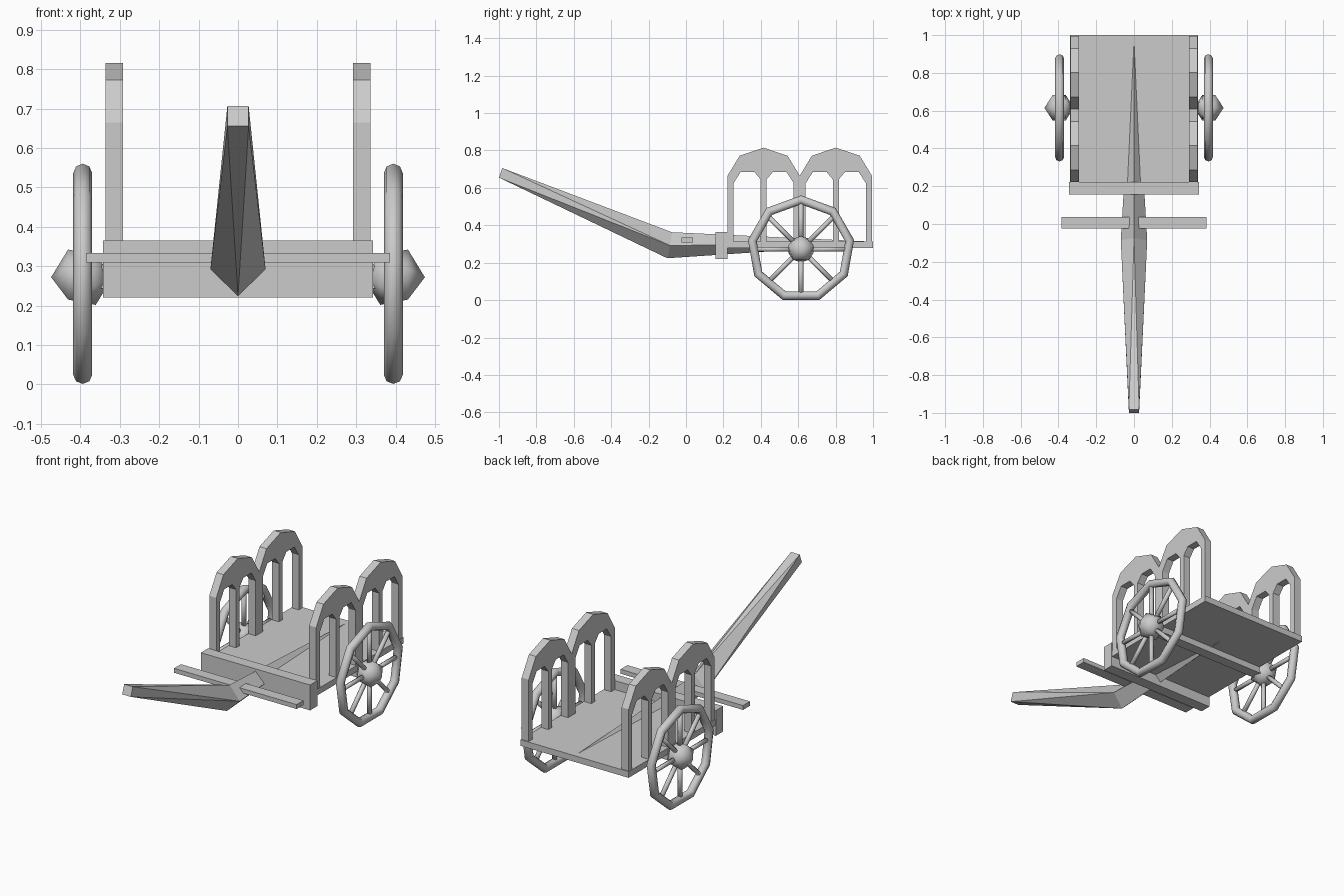
import bpy, bmesh, math
from mathutils import Matrix, Vector

if "Cube" in bpy.data.objects:
    bpy.data.objects.remove(bpy.data.objects["Cube"])

wood = bpy.data.materials.new("pale_grey_wood")
wood.diffuse_color = (0.6, 0.6, 0.6, 1)
wood.use_nodes = True
wood.node_tree.nodes["Principled BSDF"].inputs["Base Color"].default_value = wood.diffuse_color

WHEEL_Y, WHEEL_Z, RIM_R, TUBE = 0.615, 0.272, 0.264, 0.024


def finish(name, bm, smooth=False):
    bmesh.ops.recalc_face_normals(bm, faces=bm.faces)
    mesh = bpy.data.meshes.new(name)
    bm.to_mesh(mesh)
    bm.free()
    mesh.materials.append(wood)
    for p in mesh.polygons:
        p.use_smooth = smooth
    obj = bpy.data.objects.new(name, mesh)
    bpy.context.collection.objects.link(obj)
    return obj


def box(name, x, y, z):
    bm = bmesh.new()
    bmesh.ops.create_cube(bm, size=1)
    for v in bm.verts:
        v.co = [lo + (c + 0.5) * (hi - lo) for c, (lo, hi) in zip(v.co, (x, y, z))]
    return finish(name, bm)


def hull_between(bm, a, b):
    """Convex section joining two end outlines."""
    verts = [bm.verts.new(p) for p in a + b]
    res = bmesh.ops.convex_hull(bm, input=verts)
    return res


# Cart bed, front board, axle and yoke bar
box("bed", (-0.34, 0.34), (0.2, 1.0), (0.279, 0.314))
box("front_board", (-0.343, 0.343), (0.157, 0.222), (0.221, 0.365))
box("axle", (-0.39, 0.39), (0.585, 0.645), (0.243, 0.303))
box("yoke_bar", (-0.385, 0.385), (-0.024, 0.038), (0.309, 0.334))

# Draw pole: square tip, diamond at the bend, tapering to the rear
tip = [(s * 0.027, y, z) for s in (-1, 1) for y, z in ((-1.0, 0.655), (-0.982, 0.706))]
bend = [(-0.07, -0.085, 0.292), (0.07, -0.085, 0.292), (0, -0.075, 0.363), (0, -0.1, 0.224)]
tail = [(-0.006, 0.99, 0.305), (0.006, 0.99, 0.305), (0, 0.99, 0.313), (0, 0.99, 0.297)]
for name, ends in (("pole_front", (tip, bend)), ("pole_rear", (bend, tail))):
    bm = bmesh.new()
    hull_between(bm, *ends)
    finish(name, bm)

# Side rails: one half arch outline (offset from arch centre, z), mirrored
OUTER = [(-0.193, 0.30), (-0.193, 0.665), (-0.128, 0.772), (0, 0.815)]
OPENING = [(-0.161, 0.30), (-0.161, 0.625), (-0.122, 0.686),
           (-0.05, 0.686), (-0.016, 0.645), (-0.016, 0.30)]


def arch_panel(name, side, yc):
    bm = bmesh.new()
    opening_l = OPENING
    opening_r = [(-a, z) for a, z in reversed(OPENING)]
    top = [(-a, z) for a, z in OUTER[:-1]]
    outline = OUTER + list(reversed(top)) + list(reversed(opening_r)) + list(reversed(opening_l))
    face = bm.faces.new([bm.verts.new((side * 0.292, yc + a, z)) for a, z in outline])
    ext = bmesh.ops.extrude_face_region(bm, geom=[face])
    for v in ext["geom"]:
        if isinstance(v, bmesh.types.BMVert):
            v.co.x = side * 0.336
    bmesh.ops.triangulate(bm, faces=[f for f in bm.faces if len(f.verts) > 4])
    finish(name, bm)


# Wheel: nine-sided round rim, eight spokes, faceted hub
def rim(name, x):
    bm = bmesh.new()
    n, m = 9, 8
    rings = []
    for i in range(n):
        a = math.tau * i / n
        ring = []
        for j in range(m):
            b = math.tau * j / m
            r = RIM_R + TUBE * math.cos(b)
            ring.append(bm.verts.new((x + TUBE * math.sin(b),
                                      WHEEL_Y + r * math.sin(a), WHEEL_Z + r * math.cos(a))))
        rings.append(ring)
    for i in range(n):
        p, q = rings[i], rings[(i + 1) % n]
        for j in range(m):
            k = (j + 1) % m
            bm.faces.new((p[j], q[j], q[k], p[k]))
    finish(name, bm, True)


def spokes(name, x):
    bm = bmesh.new()
    for i in range(8):
        mat = (Matrix.Translation((x, WHEEL_Y, WHEEL_Z))
               @ Matrix.Rotation(math.tau * i / 8, 4, 'X')
               @ Matrix.Translation((0, 0, 0.142)))
        bmesh.ops.create_cone(bm, cap_ends=True, segments=6, radius1=0.013,
                              radius2=0.013, depth=0.22, matrix=mat)
    finish(name, bm, True)


def hub(name, side):
    r, x = 0.078, side * 0.396
    bm = bmesh.new()
    c = Vector((x, WHEEL_Y, WHEEL_Z))
    pts = [c + Vector((r, 0, 0)), c - Vector((r, 0, 0))]
    for s in (1, -1):
        for i in range(5):
            a = math.tau * i / 5 + (0 if s > 0 else math.pi / 5)
            pts.append(c + Vector((side * s * 0.45 * r, 0.9 * r * math.sin(a),
                                   0.9 * r * math.cos(a))))
    hull_between(bm, pts, [])
    finish(name, bm, True)


for label, side in (("left", -1), ("right", 1)):
    arch_panel(label + "_front_arches", side, 0.415)
    arch_panel(label + "_rear_arches", side, 0.801)
    rim(label + "_wheel_rim", side * 0.394)
    spokes(label + "_wheel_spokes", side * 0.394)
    hub(label + "_wheel_hub", side)
